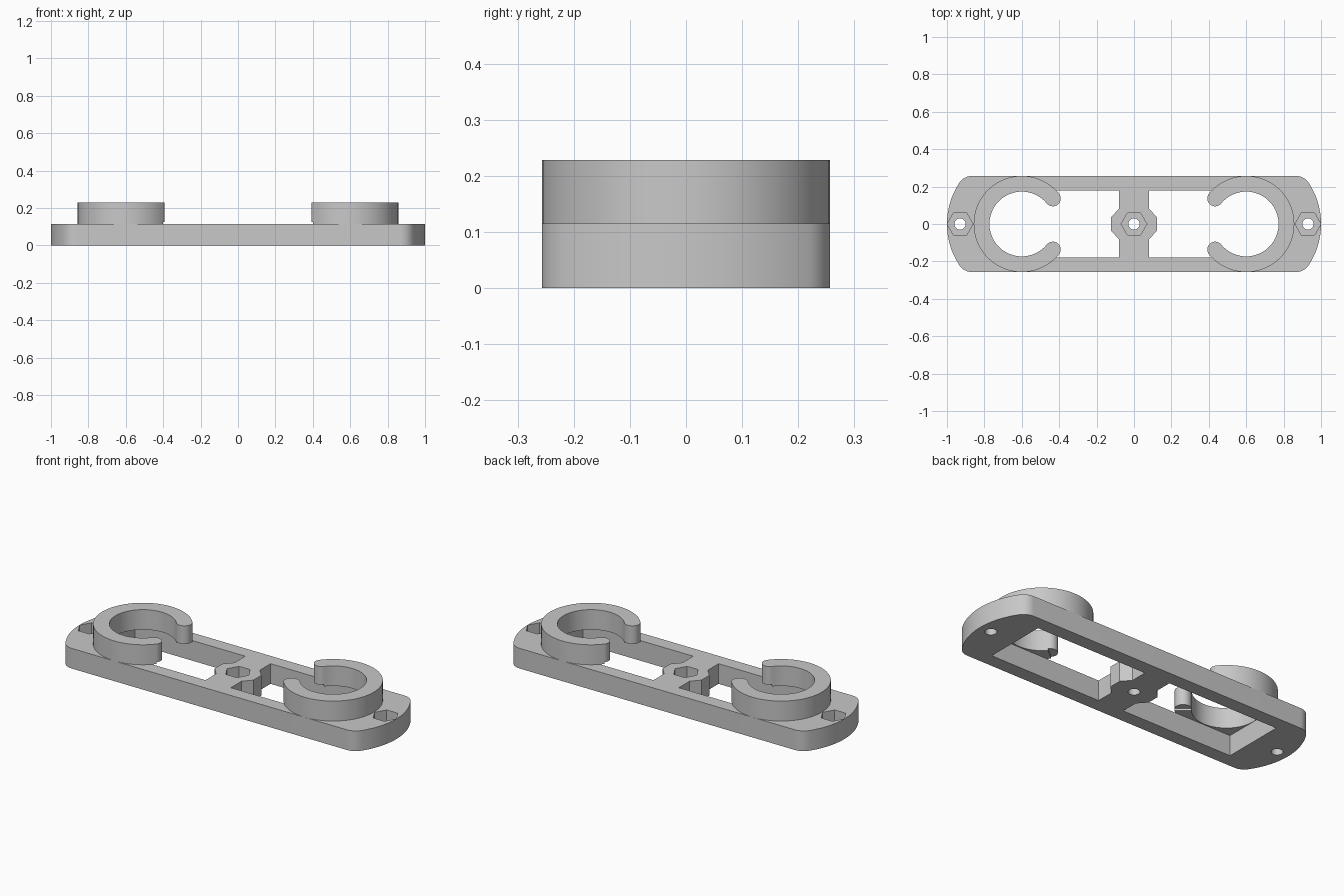
import bpy
import bmesh
from math import cos, sin, pi, sqrt, acos, radians

if "Cube" in bpy.data.objects:
    bpy.data.objects.remove(bpy.data.objects["Cube"])

grey = bpy.data.materials.new("plain grey")
grey.use_nodes = True
COLOUR = (0.58, 0.58, 0.58, 1)
grey.diffuse_color = COLOUR
grey.node_tree.nodes["Principled BSDF"].inputs["Base Color"].default_value = COLOUR

PLATE_TOP, HOOK_TOP = 0.115, 0.229
HALF_W, HOOK_X, END_R, FILLET = 0.257, 0.6, 0.4, 0.08
HOOK_IN = 0.173
NUT_X = 0.93


def arc(cx, cy, r, a0, a1, n):
    """Points along a circular arc, both ends included."""
    return [(cx + r * cos(a0 + (a1 - a0) * i / n),
             cy + r * sin(a0 + (a1 - a0) * i / n)) for i in range(n + 1)]


def mirror(points, side):
    return [(side * x, y) for x, y in points]


def prism(name, points, z0, z1):
    """Extrude a flat outline between two heights."""
    bm = bmesh.new()
    face = bm.faces.new([bm.verts.new((x, y, z0)) for x, y in points])
    top = bmesh.ops.extrude_face_region(bm, geom=[face])["geom"]
    bmesh.ops.translate(bm, vec=(0, 0, z1 - z0),
                        verts=[v for v in top if isinstance(v, bmesh.types.BMVert)])
    bmesh.ops.recalc_face_normals(bm, faces=bm.faces)
    mesh = bpy.data.meshes.new(name)
    bm.to_mesh(mesh)
    bm.free()
    mesh.materials.append(grey)
    obj = bpy.data.objects.new(name, mesh)
    bpy.context.collection.objects.link(obj)
    return obj


def cut(target, points, z0, z1):
    """Subtract a prism from the target and discard the cutter."""
    cutter = prism("cutter", points, z0, z1)
    cutter.hide_render = True
    mod = target.modifiers.new("cut", "BOOLEAN")
    mod.operation, mod.solver, mod.object = "DIFFERENCE", "EXACT", cutter
    bpy.context.view_layer.objects.active = target
    bpy.ops.object.modifier_apply(modifier=mod.name)
    bpy.data.objects.remove(cutter)


def smooth(obj):
    bpy.ops.object.select_all(action="DESELECT")
    obj.select_set(True)
    bpy.context.view_layer.objects.active = obj
    bpy.ops.object.shade_smooth_by_angle(angle=radians(30))


# Base plate: bowed ends blended into straight sides by fillets
fy = HALF_W - FILLET
fx = HOOK_X + sqrt((END_R - FILLET) ** 2 - fy ** 2)
turn = acos((fx - HOOK_X) / (END_R - FILLET))
right_end = (arc(fx, -fy, FILLET, -pi / 2, -turn, 10)
             + arc(HOOK_X, 0, END_R, -turn, turn, 24)[1:-1]
             + arc(fx, fy, FILLET, turn, pi / 2, 10))
plate = prism("base_plate", right_end + [(-x, -y) for x, y in right_end], 0, PLATE_TOP)

# Windows, leaving a centre bar with a chamfered boss
half_window = [(0.123, 0.035), (0.08, 0.083), (0.08, 0.179), (0.774, 0.179)]
window = half_window + [(x, -y) for x, y in reversed(half_window)]
for side in (-1, 1):
    cut(plate, mirror(window, side), -0.1, 0.3)

# Nut pockets with bolt holes
for x in (-NUT_X, 0, NUT_X):
    cut(plate, arc(x, 0, 0.069, 0, 2 * pi, 6)[:-1], 0.045, 0.3)
    cut(plate, arc(x, 0, 0.03, 0, 2 * pi, 32)[:-1], -0.1, 0.3)
smooth(plate)

# Open ring hooks with rounded tips
gap = radians(39.4)
mid, tip_r = (HALF_W + HOOK_IN) / 2, (HALF_W - HOOK_IN) / 2
ring = (arc(0, 0, HALF_W, pi - gap, gap - pi, 72)
        + arc(0, 0, HOOK_IN, gap - pi, pi - gap, 72))
for side, label in ((1, "left"), (-1, "right")):
    outline = [(x + HOOK_X, y) for x, y in mirror(ring, 1)]
    smooth(prism(label + "_hook", mirror(outline, side), PLATE_TOP, HOOK_TOP))
    for end, where in ((-1, "front"), (1, "back")):
        a = end * (pi - gap)
        tip = arc(HOOK_X + mid * cos(a), mid * sin(a), tip_r, a, a + end * pi, 16)
        smooth(prism(f"{label}_{where}_hook_tip", mirror(tip, side), 0.125, HOOK_TOP))
